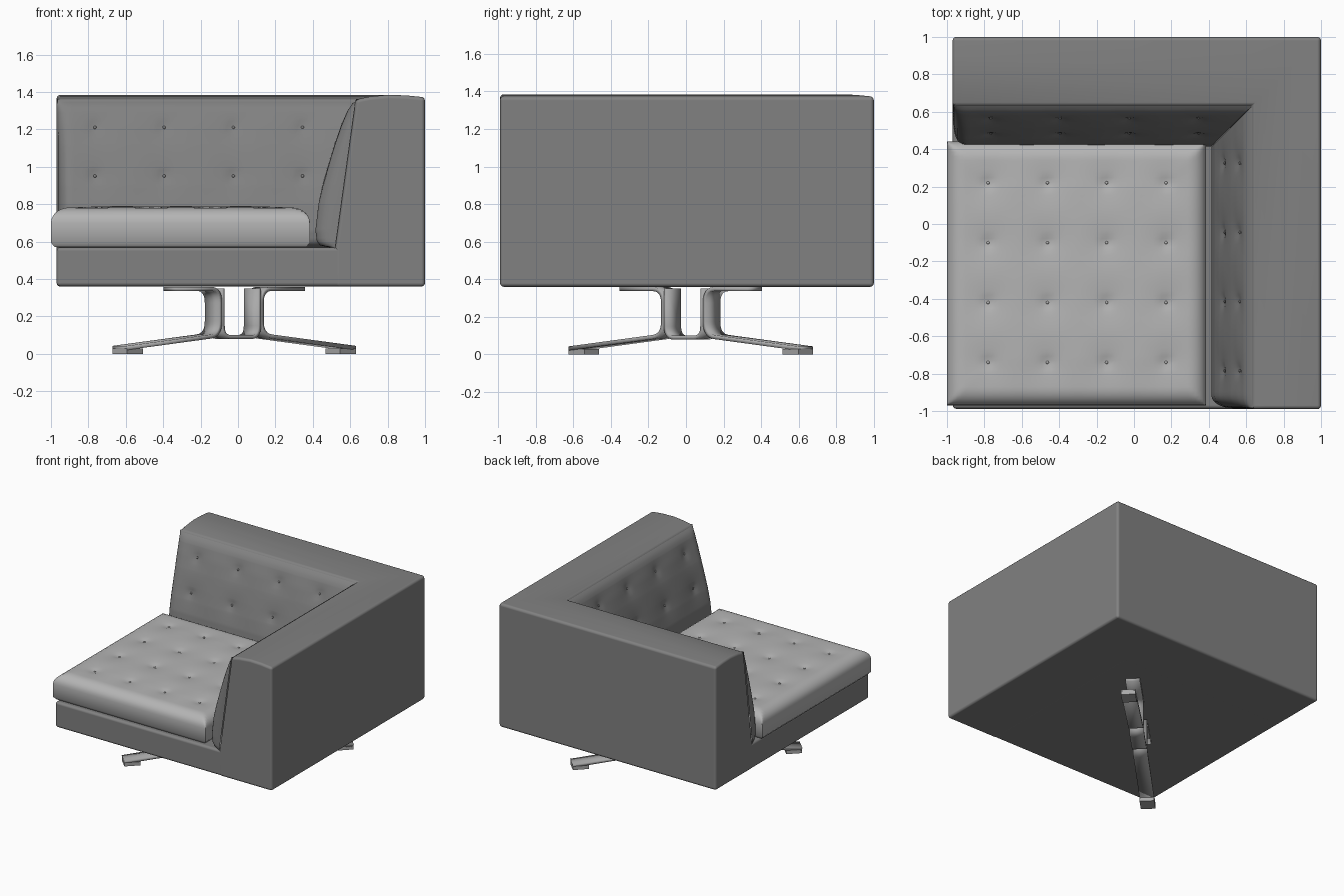
import bpy, bmesh, math
from mathutils import Vector, Matrix

cube = bpy.data.objects.get("Cube")
if cube:
    bpy.data.objects.remove(cube, do_unlink=True)


def material(name, value):
    mat = bpy.data.materials.new(name)
    mat.use_nodes = True
    color = (value, value, value, 1)
    mat.diffuse_color = color
    mat.node_tree.nodes["Principled BSDF"].inputs["Base Color"].default_value = color
    return mat


BODY = material("dark upholstery", 0.22)
SEAT = material("light upholstery", 0.46)
METAL = material("metal", 0.40)


def finish(bm, name, mat, fix_normals=True, sharp=None):
    if fix_normals:
        bmesh.ops.recalc_face_normals(bm, faces=bm.faces[:])
    mesh = bpy.data.meshes.new(name)
    bm.to_mesh(mesh)
    bm.free()
    mesh.shade_smooth()
    if sharp:
        mesh.set_sharp_from_angle(angle=math.radians(sharp))
    mesh.materials.append(mat)
    ob = bpy.data.objects.new(name, mesh)
    bpy.context.collection.objects.link(ob)
    return ob


def bevel(ob, width):
    mod = ob.modifiers.new("soft edges", 'BEVEL')
    mod.width, mod.segments, mod.harden_normals = width, 3, True


def box(name, lo, hi, mat, sharp=None):
    bm = bmesh.new()
    lo, hi = Vector(lo), Vector(hi)
    size = Matrix.Diagonal((hi - lo).to_4d())
    size[3][3] = 1
    bmesh.ops.create_cube(bm, size=1, matrix=Matrix.Translation((lo + hi) / 2) @ size)
    return finish(bm, name, mat, sharp=sharp)


def grid_faces(bm, rows, flip=False):
    for a, b in zip(rows, rows[1:]):
        for k in range(len(a) - 1):
            quad = [a[k], b[k], b[k + 1], a[k + 1]]
            bm.faces.new(quad[::-1] if flip else quad)


def dimple(p, q, points):
    # pinch at each button plus a wider soft hollow
    depth = 0
    for a, b in points:
        d = math.hypot(p - a, q - b)
        depth += 0.012 * math.exp(-(d / 0.03) ** 2) + 0.010 * math.exp(-(d / 0.1) ** 2)
    return depth


def round_edge(d, r):
    t = min(max(d / r, 0), 1)
    return math.sqrt(1 - (1 - t) ** 2)


def button(bm, place):
    bmesh.ops.create_uvsphere(bm, u_segments=10, v_segments=6, radius=0.009,
                              matrix=Matrix.Translation(place))


# Plinth under the seat
bevel(box("plinth", (-0.97, -0.988, 0.361), (0.6, 0.6, 0.57), BODY), 0.02)

# Mitred wall: one section swept round the corner
section = [(0, 0.36), (0, 1.372), (0.1, 1.382), (0.2, 1.385), (0.3, 1.375),
           (0.37, 1.36), (0.48, 0.57), (0.48, 0.36)]
bm = bmesh.new()
rings = [[bm.verts.new((-0.97, 1 - u, z)) for u, z in section],
         [bm.verts.new((1 - u, 1 - u, z)) for u, z in section],
         [bm.verts.new((1 - u, -0.99, z)) for u, z in section]]
grid_faces(bm, [r + r[:1] for r in rings])
bm.faces.new(rings[0])
bm.faces.new(rings[2])
bevel(finish(bm, "back_and_arm_frame", BODY), 0.02)

# Tufted pads on the inside of the back and the arm
curve = [(0.565, 0.49), (0.58, 0.56), (0.60, 0.578), (0.66, 0.586), (0.8, 0.57), (0.9, 0.548),
         (1.0, 0.52), (1.12, 0.484), (1.22, 0.45), (1.30, 0.415), (1.34, 0.388), (1.362, 0.345)]


def pad_depth(z):
    for (z0, u0), (z1, u1) in zip(curve, curve[1:]):
        if z <= z1:
            return u0 + (u1 - u0) * (z - z0) / (z1 - z0)
    return curve[-1][1]


def pad(name, start, swap):
    tufts = [(start + 0.2 + 0.37 * k, z) for k in range(4) for z in (0.95, 1.21)]
    heights = sorted({z for z, u in curve} | {0.62 + 0.024 * k for k in range(30)})
    near_end = [0, 0.003, 0.01, 0.02, 0.035, 0.05]
    steps = near_end + [0.07 + 0.02 * k for k in range(70)]
    place = lambda s, u, z: (1 - u, s, z) if swap else (s, 1 - u, z)
    bm = bmesh.new()
    rows = []
    for d in steps:
        row = []
        for z in heights:
            frame = 0.48 - 0.11 * (z - 0.57) / 0.79
            u = pad_depth(z)
            s = start + d * (1 - u - start) / steps[-1]
            fade = min(1, max(0, (1.34 - z) / 0.1))
            u -= dimple(s, z, tufts) * fade
            u = frame + (u - frame) * round_edge(d, 0.07)
            row.append(bm.verts.new(place(s, u, z)))
        rows.append(row)
    grid_faces(bm, rows, swap)
    for s, z in tufts:
        button(bm, place(s, pad_depth(z) - 0.022, z))
    finish(bm, name, BODY, fix_normals=False)


pad("back_pad", -0.965, False)
pad("arm_pad", -0.985, True)

# Seat cushion: tufted top with rounded edges and upright sides
x0, x1, y0, y1 = -1.0, 0.385, -0.97, 0.44
tufts = [(-0.78 + 0.317 * i, -0.74 + 0.32 * j) for i in range(4) for j in range(4)]


def spread(a, b):
    rim = [0, 0.003, 0.01, 0.02, 0.035, 0.055, 0.08]
    n = 52
    inner = [a + 0.1 + (b - a - 0.2) * k / n for k in range(n + 1)]
    return [a + r for r in rim] + inner + [b - r for r in reversed(rim)]


bm = bmesh.new()
rows = []
for x in spread(x0, x1):
    row = []
    for y in spread(y0, y1):
        edge = min(x - x0, x1 - x, y - y0, y1 - y)
        z = 0.70 + 0.078 * round_edge(edge, 0.09) + 0.012 * min(1, edge / 0.25)
        row.append(bm.verts.new((x, y, z - dimple(x, y, tufts))))
    rows.append(row)
grid_faces(bm, rows)
for z, inset in ((0.595, 0), (0.571, 0.02)):
    rim = [e for e in bm.edges if e.is_boundary]
    new = bmesh.ops.extrude_edge_only(bm, edges=rim)["geom"]
    for v in (g for g in new if isinstance(g, bmesh.types.BMVert)):
        v.co.z = z
        v.co.x = min(max(v.co.x, x0 + inset), x1 - inset)
        v.co.y = min(max(v.co.y, y0 + inset), y1 - inset)
bmesh.ops.holes_fill(bm, edges=[e for e in bm.edges if e.is_boundary], sides=0)
for x, y in tufts:
    button(bm, (x, y, 0.767))
finish(bm, "seat_cushion", SEAT, sharp=50)

# Swivel-style base: bent flat bars along the diagonal
BASE = Matrix.Translation((-0.02, 0.025, 0)) @ Matrix.Rotation(math.radians(45), 4, 'Z')
WIDTH = 0.11


def bent_bar(name, points, radius, thick):
    pts = [Vector(p) for p in points]
    path = [pts[0]]
    for a, b, c in zip(pts, pts[1:], pts[2:]):
        p, q = b + (a - b).normalized() * radius, b + (c - b).normalized() * radius
        for k in range(9):
            t = k / 8
            path.append(p * (1 - t) ** 2 + b * 2 * t * (1 - t) + q * t * t)
    path.append(pts[-1])
    bm = bmesh.new()
    rows = [[bm.verts.new((p.x, side * WIDTH / 2, p.y)) for side in (-1, 1)] for p in path]
    grid_faces(bm, rows)
    ob = finish(bm, name, METAL, sharp=40)
    ob.matrix_world = BASE
    mod = ob.modifiers.new("thickness", 'SOLIDIFY')
    mod.thickness, mod.offset, mod.use_even_offset = thick, 0, True


bent_bar("centre_bracket", [(-0.137, 0.35), (-0.137, 0.09), (0.137, 0.09), (0.137, 0.35)], 0.06, 0.02)
for side, label in ((-1, "front"), (1, "rear")):
    bent_bar(label + "_leg", [(side * 0.48, 0.348), (side * 0.157, 0.348),
                              (side * 0.157, 0.1), (side * 0.865, 0.032)], 0.075, 0.022)
    near, far = sorted((side * 0.745, side * 0.865))
    foot = box(label + "_foot", (near, -WIDTH / 2, 0), (far, WIDTH / 2, 0.03), METAL, sharp=30)
    foot.matrix_world = BASE
